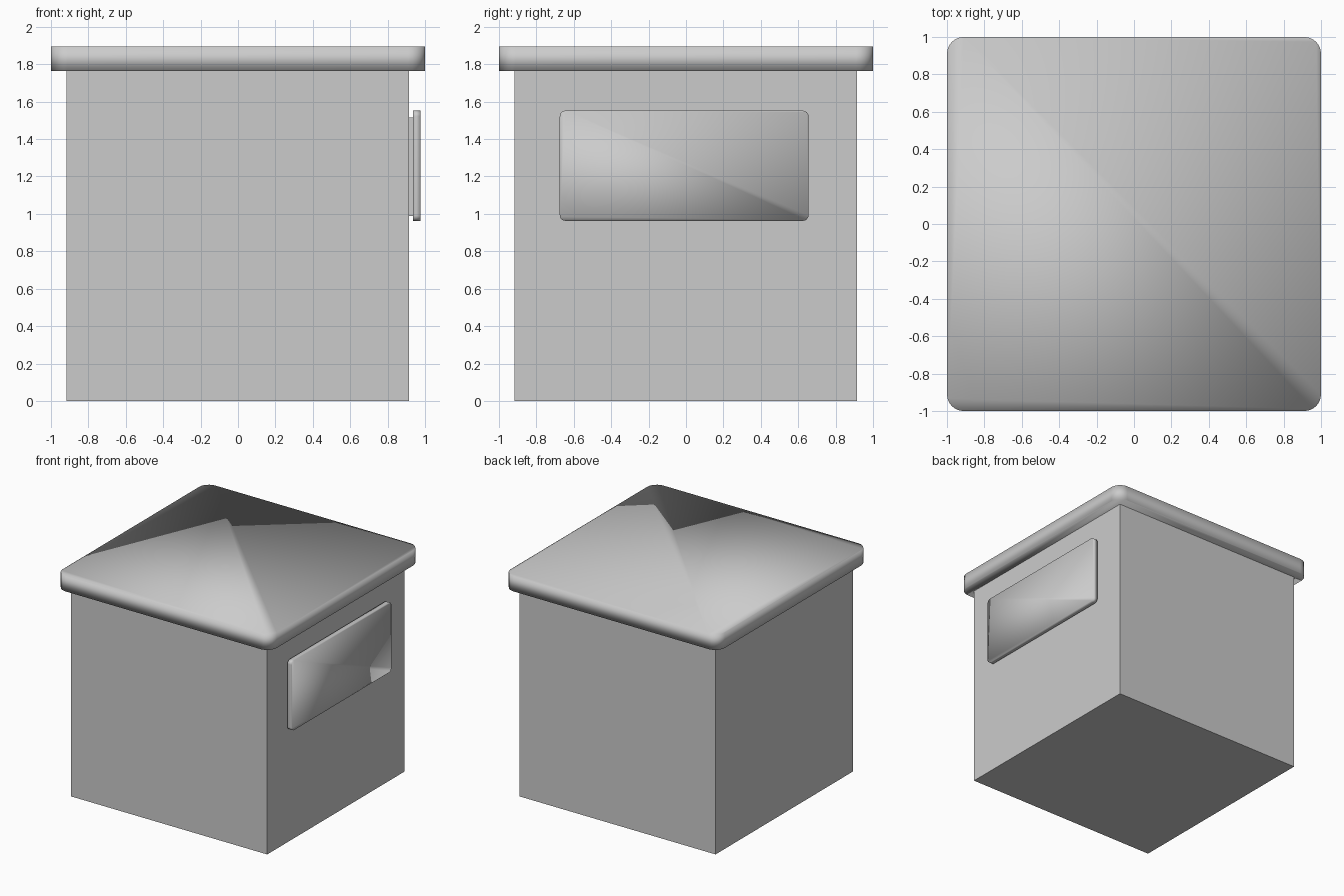
import bpy, bmesh
from math import sin, cos, pi
from mathutils import Vector

if "Cube" in bpy.data.objects:
    bpy.data.objects.remove(bpy.data.objects["Cube"])


def finish(name, bm, smooth):
    bmesh.ops.recalc_face_normals(bm, faces=bm.faces)
    mesh = bpy.data.meshes.new(name)
    bm.to_mesh(mesh)
    bm.free()
    for p in mesh.polygons:
        p.use_smooth = smooth
    obj = bpy.data.objects.new(name, mesh)
    bpy.context.collection.objects.link(obj)
    return obj


def box(name, lo, hi):
    lo, hi = Vector(lo), Vector(hi)
    bm = bmesh.new()
    bmesh.ops.create_cube(bm, size=1)
    for v in bm.verts:
        v.co = Vector(c * s for c, s in zip(v.co, hi - lo)) + (lo + hi) / 2
    return finish(name, bm, False)


def rounded_slab(name, lo, hi, axis, radius, steps=6):
    """Plate with rounded corners, extruded along the given axis."""
    lo, hi = Vector(lo), Vector(hi)
    a, b = [i for i in range(3) if i != axis]
    bm = bmesh.new()
    ring = []
    corners = [(hi[a], hi[b], -1, -1), (lo[a], hi[b], 1, -1),
               (lo[a], lo[b], 1, 1), (hi[a], lo[b], -1, 1)]
    for k, (ca, cb, sa, sb) in enumerate(corners):
        for i in range(steps + 1):
            t = pi / 2 * (k + i / steps)
            co = [0, 0, 0]
            co[a] = ca + sa * radius + radius * cos(t)
            co[b] = cb + sb * radius + radius * sin(t)
            co[axis] = lo[axis]
            ring.append(bm.verts.new(co))
    base = bm.faces.new(ring)
    ext = bmesh.ops.extrude_face_region(bm, geom=[base], use_keep_orig=True)
    for v in ext["geom"]:
        if isinstance(v, bmesh.types.BMVert):
            v.co[axis] = hi[axis]
    return finish(name, bm, True)


# Main body
box("body", (-0.917, -0.917, 0), (0.915, 0.915, 1.765))

# Overhanging lid with softly shaded rim
rounded_slab("lid", (-1, -1, 1.765), (1, 1, 1.895), 2, 0.09)

# Side panel on its smaller backing plate
box("panel_backing", (0.91, -0.63, 0.99), (0.94, 0.61, 1.515))
rounded_slab("side_panel", (0.935, -0.675, 0.963), (0.975, 0.655, 1.552), 0, 0.03)
